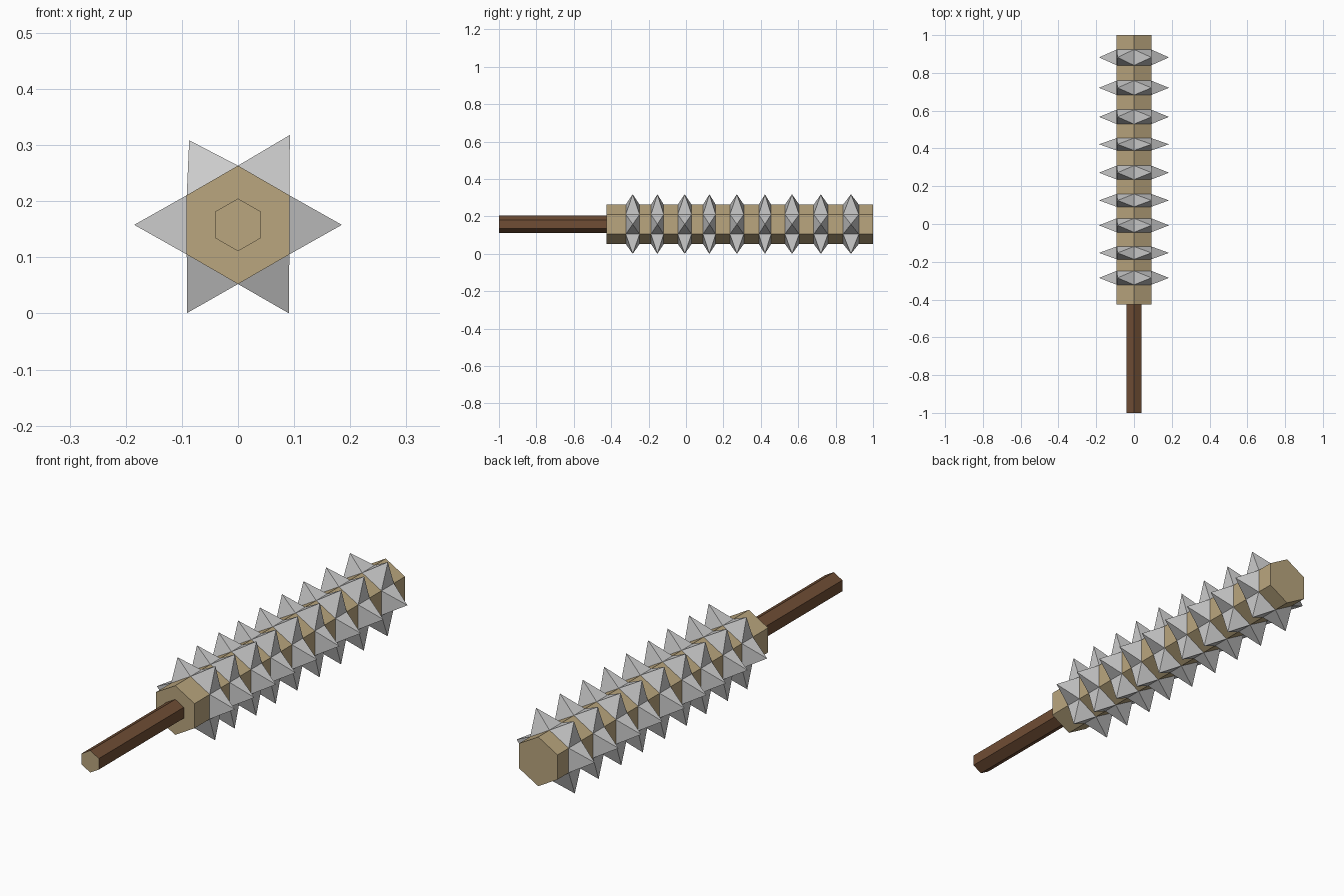
import bpy, bmesh
from math import sin, cos, radians

if "Cube" in bpy.data.objects:
    bpy.data.objects.remove(bpy.data.objects["Cube"])

CZ = 0.158          # height of the long axis
BODY_R = 0.1055


def material(name, color):
    m = bpy.data.materials.new(name)
    m.diffuse_color = (*color, 1)
    m.use_nodes = True
    m.node_tree.nodes["Principled BSDF"].inputs["Base Color"].default_value = m.diffuse_color
    return m


def point(r, deg, y):
    return (r * cos(radians(deg)), y, CZ + r * sin(radians(deg)))


def finish(bm, name, mats=()):
    bmesh.ops.recalc_face_normals(bm, faces=bm.faces)
    me = bpy.data.meshes.new(name)
    bm.to_mesh(me)
    bm.free()
    for m in mats:
        me.materials.append(m)
    ob = bpy.data.objects.new(name, me)
    bpy.context.collection.objects.link(ob)
    return ob


def hex_bar(name, r, y0, y1, mats, cap_index=0):
    bm = bmesh.new()
    rings = [[bm.verts.new(point(r, 30 + 60 * i, y)) for i in range(6)] for y in (y0, y1)]
    for ring in rings:
        bm.faces.new(ring).material_index = cap_index
    for i in range(6):
        j = (i + 1) % 6
        bm.faces.new((rings[0][i], rings[0][j], rings[1][j], rings[1][i]))
    return finish(bm, name, mats)


tan = material("pale_wood", (0.49, 0.38, 0.21))
brown = material("dark_wood", (0.16, 0.075, 0.035))

# Hexagonal club head and handle (handle end shows pale wood)
hex_bar("club_head", BODY_R, -0.425, 1.0, [tan])
hex_bar("handle", 0.047, -1.0, -0.425, [brown, tan], cap_index=1)

# Rings of pyramid spikes: centre and half width along the club
rings = [(-0.285, 0.037), (-0.153, 0.034), (-0.007, 0.037), (0.125, 0.034), (0.272, 0.037),
         (0.422, 0.033), (0.567, 0.038), (0.721, 0.038), (0.882, 0.042)]
tip_radius = [0.185, 0.185, 0.174, 0.185, 0.1815, 0.1824]

for n, (y, w) in enumerate(rings, 1):
    bm = bmesh.new()
    for k, tip_r in enumerate(tip_radius):
        a = 60 * k
        base = [bm.verts.new(point(BODY_R, a + da, y + dy))
                for da, dy in ((-30, -w), (30, -w), (30, w), (-30, w))]
        tip = bm.verts.new(point(tip_r, a, y))
        bm.faces.new(base)
        for i in range(4):
            bm.faces.new((base[i], base[(i + 1) % 4], tip))
    finish(bm, f"spike_ring_{n}")
